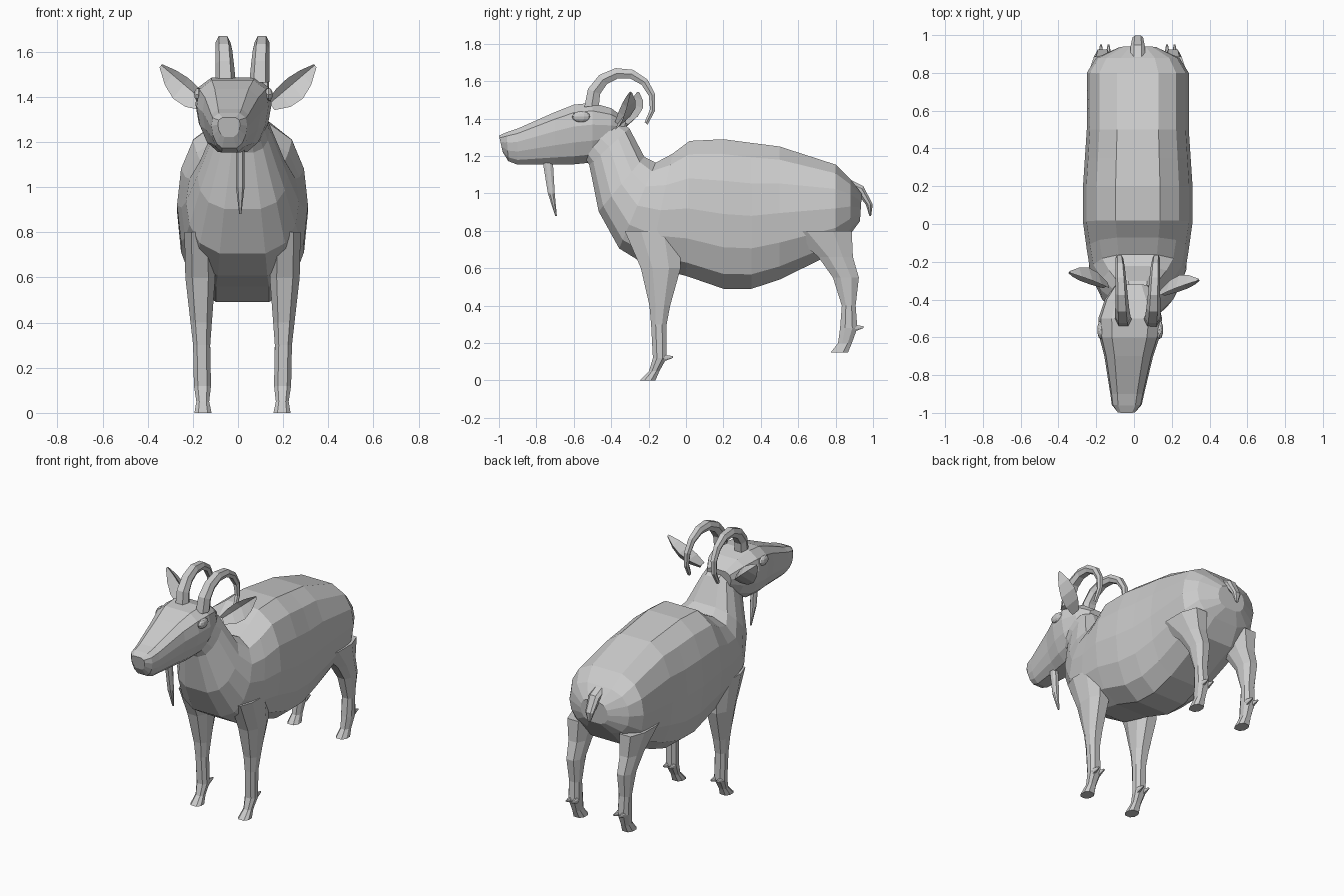
import bpy
import bmesh
from math import sin, cos, pi, radians
from mathutils import Vector, Matrix

default_cube = bpy.data.objects.get("Cube")
if default_cube:
    bpy.data.objects.remove(default_cube)

grey = bpy.data.materials.new("light grey")
grey.use_nodes = True
grey.diffuse_color = (.6, .6, .6, 1)
shader = grey.node_tree.nodes["Principled BSDF"]
shader.inputs["Base Color"].default_value = grey.diffuse_color

MIDDLE = .02  # symmetry line of the body
SIDES = (("left", 1), ("right", -1))


def finish(bm, name):
    """Turn a bmesh into a flat shaded grey object."""
    bmesh.ops.recalc_face_normals(bm, faces=bm.faces)
    mesh = bpy.data.meshes.new(name)
    bm.to_mesh(mesh)
    bm.free()
    mesh.materials.append(grey)
    part = bpy.data.objects.new(name, mesh)
    bpy.context.collection.objects.link(part)


def section(start, end, half, centre, steps=4, power=.7, taper=0):
    """Mirrored rounded outline spanning two points of the side profile."""
    start, end = Vector((centre, *start)), Vector((centre, *end))
    right, left = [], []
    for step in range(steps):
        angle = pi * (step + .5) / steps
        along = (1 - cos(angle)) / 2
        width = half * sin(angle) ** power * (1 + taper * (.4 - along))
        point = start.lerp(end, along)
        right.append(point + Vector((width, 0, 0)))
        left.append(point - Vector((width, 0, 0)))
    return right + left[::-1]


def loft(name, outlines):
    """Skin matching outlines and cap both ends."""
    bm = bmesh.new()
    rows = [[bm.verts.new(point) for point in outline] for outline in outlines]
    for near, far in zip(rows, rows[1:]):
        for i in range(len(near)):
            bm.faces.new((near[i - 1], near[i], far[i], far[i - 1]))
    bm.faces.new(rows[0])
    bm.faces.new(rows[-1])
    finish(bm, name)


def limb(name, rows, centre, splay=0):
    """Stack of level outlines: front y, back y, height, half width."""
    loft(name, [section((front, z), (back, z), half, centre + splay * z)
                for front, back, z, half in rows])


# Torso and neck, from rump to throat: ridge point, belly point, half width
torso = [
    ((.94, 1), (.93, .85), .1), ((.88, 1.08), (.88, .78), .22),
    ((.8, 1.16), (.8, .68), .27), ((.5, 1.26), (.5, .53), .27),
    ((.35, 1.28), (.35, .48), .28), ((.2, 1.3), (.2, .48), .29),
    ((.02, 1.29), (0, .55), .29), ((-.07, 1.22), (-.2, .6), .27),
    ((-.16, 1.17), (-.36, .7), .25), ((-.22, 1.2), (-.47, .9), .2),
    ((-.3, 1.35), (-.52, 1.15), .12), ((-.4, 1.42), (-.55, 1.2), .1),
]
loft("body", [section(ridge, belly, half, MIDDLE, steps=7, power=.6)
              for ridge, belly, half in torso])

# Head, from nape to nose, turned slightly to one side
skull = [
    ((-.32, 1.4), (-.34, 1.27), .09), ((-.4, 1.46), (-.4, 1.2), .14),
    ((-.5, 1.49), (-.5, 1.16), .17), ((-.6, 1.48), (-.6, 1.15), .16),
    ((-.7, 1.44), (-.7, 1.15), .13), ((-.9, 1.35), (-.9, 1.15), .09),
    ((-.96, 1.33), (-.95, 1.17), .08), ((-1, 1.31), (-.98, 1.22), .05),
]
loft("head", [section(brow, jaw, half, brow[0] * .04, steps=6, power=.5, taper=.35)
              for brow, jaw, half in skull])

# Beard and tail
limb("beard", [(-.77, -.71, 1.18, .02), (-.74, -.7, 1, .02), (-.7, -.69, .88, .005)], .01)
tail = [((.85, 1.09), (.85, 1.02), .04), ((.95, 1.04), (.92, .99), .04),
        ((1, .94), (.96, .94), .03), ((.99, .88), (.98, .88), .01)]
loft("tail", [section(outer, inner, half, MIDDLE) for outer, inner, half in tail])

# Legs with a pair of small claws behind each ankle
legs = {
    "front": [(-.34, -.02, .8, .07), (-.25, -.02, .6, .07), (-.2, -.08, .4, .05),
              (-.19, -.1, .3, .04), (-.18, -.1, .12, .04), (-.2, -.14, .05, .03),
              (-.25, -.16, 0, .04)],
    "hind": [(.53, .9, .8, .08), (.7, .9, .66, .06), (.78, .93, .55, .05),
             (.83, .91, .4, .04), (.82, .92, .28, .04), (.81, .89, .2, .03),
             (.77, .87, .15, .04)],
}
for pair, rows in legs.items():
    heel, ankle = rows[4][1:3]
    for side, sign in SIDES:
        foot = MIDDLE + sign * .175
        limb(f"{pair}_leg_{side}", rows, foot, splay=sign * .02)
        for label, shift in (("outer", sign * .02), ("inner", sign * -.02)):
            root = section((heel - .02, ankle + .02), (heel - .02, ankle - .02), .015, foot + shift)
            tip = section((heel + .03, ankle + .01), (heel + .03, ankle), .005, foot + shift)
            loft(f"{pair}_claw_{side}_{label}", [root, tip])

# Horns, ears and eyes
for side, sign in SIDES:
    # Horn: tapered arc curling back over the neck
    curl = []
    for step in range(9):
        part = step / 8
        angle = radians(185 - 225 * part)
        outward = Vector((cos(angle), sin(angle)))
        hub, thick = Vector((-.34, 1.48)), .045 - .033 * part
        curl.append(section(hub + outward * (.165 + thick), hub + outward * (.165 - thick),
                            thick, MIDDLE + sign * (.075 + .03 * part), steps=3, power=.8))
    loft(f"horn_{side}", curl)

    # Ear: leaf with a hollow front and a bulging back
    root, tip = Vector((.14, -.38, 1.37)), Vector((.34, -.3, 1.54))
    across = Vector((-.6, 0, .8))
    leaf = []
    for step in range(5):
        swell = sin(pi * (.15 + .2 * step))
        spine = root.lerp(tip, step / 4)
        outline = [spine + across * .035 * swell, spine + Vector((0, .03, 0)) * swell,
                   spine - across * .08 * swell, spine + Vector((0, .07, 0)) * swell]
        turn = Vector((0, .02 - sign * .02, 0))
        leaf.append([Vector((sign * p.x, p.y, p.z)) + turn for p in outline])
    loft(f"ear_{side}", leaf)

    # Eye
    place = Vector((sign * .155 - .02, -.56, 1.41))
    bm = bmesh.new()
    bmesh.ops.create_uvsphere(bm, u_segments=10, v_segments=6, radius=1,
                              matrix=Matrix.LocRotScale(place, None, Vector((.02, .05, .03))))
    finish(bm, f"eye_{side}")
